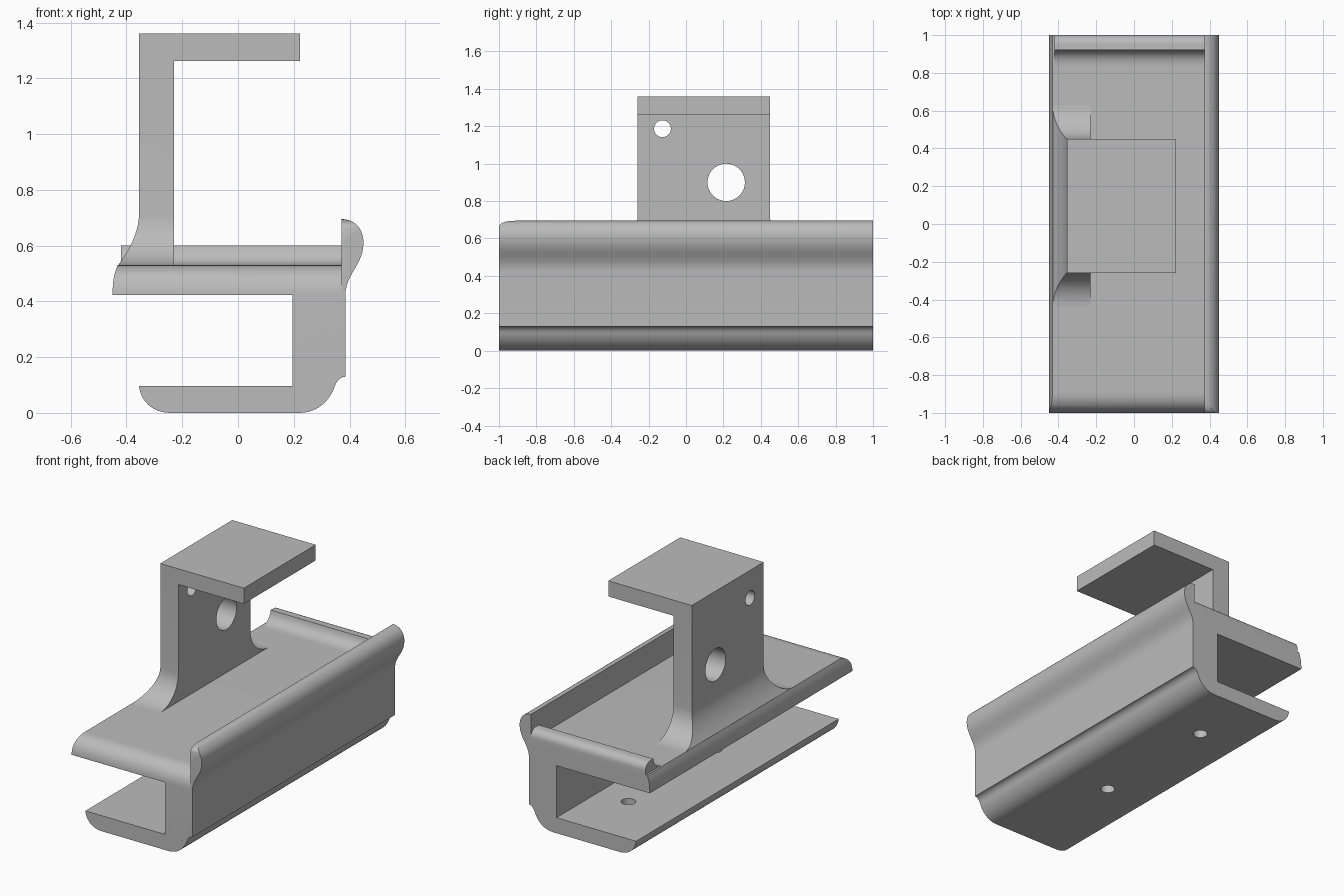
import bpy, bmesh, math
from mathutils import Vector

old = bpy.data.objects.get("Cube")
if old:
    bpy.data.objects.remove(old, do_unlink=True)

grey = bpy.data.materials.new("plain grey")
grey.use_nodes = True
GREY = (0.5, 0.5, 0.5, 1)
grey.diffuse_color = GREY
grey.node_tree.nodes["Principled BSDF"].inputs["Base Color"].default_value = GREY


def bezier(a, b, c, d, n=12):
    """Points on a cubic curve from a to d."""
    a, b, c, d = map(Vector, (a, b, c, d))
    pts = []
    for i in range(n + 1):
        t = i / n
        s = 1 - t
        pts.append(tuple(a * s**3 + b * 3 * s * s * t + c * 3 * s * t * t + d * t**3))
    return pts


def loft(name, rings):
    """Skin a stack of equal-length rings and cap both ends."""
    bm = bmesh.new()
    loops = [[bm.verts.new(p) for p in ring] for ring in rings]
    n = len(loops[0])
    for lo, hi in zip(loops, loops[1:]):
        for i in range(n):
            j = (i + 1) % n
            bm.faces.new((lo[i], lo[j], hi[j], hi[i]))
    bm.faces.new(loops[0][::-1])
    bm.faces.new(loops[-1])
    bmesh.ops.recalc_face_normals(bm, faces=bm.faces)
    mesh = bpy.data.meshes.new(name)
    bm.to_mesh(mesh)
    bm.free()
    mesh.materials.append(grey)
    ob = bpy.data.objects.new(name, mesh)
    bpy.context.collection.objects.link(ob)
    return ob


def along_y(name, profile, y0, y1):
    return loft(name, [[(x, y, z) for x, z in profile] for y in (y0, y1)])


def along_x(name, profile, x0, x1):
    return loft(name, [[(x, y, z) for y, z in profile] for x in (x0, x1)])


def circle(u, v, r, n=40):
    return [(u + r * math.cos(math.tau * i / n), v + r * math.sin(math.tau * i / n)) for i in range(n)]


def combine(target, other, operation="DIFFERENCE"):
    """Apply a boolean and discard the helper."""
    mod = target.modifiers.new("cut", "BOOLEAN")
    mod.operation, mod.object, mod.solver = operation, other, "EXACT"
    other.hide_render = True
    bpy.context.view_layer.objects.active = target
    bpy.ops.object.modifier_apply(modifier=mod.name)
    bpy.data.objects.remove(other, do_unlink=True)


# Channel body: lower lip, side wall, rolled rail and deck in one section
section = bezier((-0.355, 0.097), (-0.35, 0.045), (-0.31, 0), (-0.24, 0))
section += bezier((0.22, 0), (0.29, 0), (0.33, 0.05), (0.345, 0.09))
section += bezier((0.345, 0.09), (0.352, 0.113), (0.365, 0.128), (0.385, 0.13), 8)[1:]
section += bezier((0.385, 0.42), (0.385, 0.5), (0.45, 0.53), (0.45, 0.61))
section += bezier((0.45, 0.61), (0.45, 0.66), (0.42, 0.695), (0.372, 0.695))[1:]
section += [(0.372, 0.53)]
section += bezier((-0.432, 0.53), (-0.443, 0.5), (-0.45, 0.48), (-0.45, 0.422), 8)
section += [(0.195, 0.422), (0.195, 0.097)]
body = along_y("channel_body", section, -1, 1)

# Rounded front edge of the deck
nose = bezier((-1, 0.422), (-1, 0.485), (-0.96, 0.53), (-0.89, 0.53))
combine(body, along_x("nose_cutter", nose + [(-0.89, 0.6), (-1.1, 0.6), (-1.1, 0.422)], -0.6, 0.372))

# Rounded front end of the rail
tip = bezier((-1, 0.665), (-0.995, 0.685), (-0.96, 0.695), (-0.91, 0.695), 8)
combine(body, along_x("tip_cutter", tip + [(-0.91, 0.8), (-1.1, 0.8), (-1.1, 0.665)], 0.3, 0.6))

# Two screw holes through the lower lip
for y in (-0.26, 0.59):
    ring = circle(-0.015, y, 0.042)
    combine(body, loft("screw_cutter", [[(u, v, z) for u, v in ring] for z in (-0.1, 0.2)]))

# Back ridge with a hollow front slope
ridge_profile = [(0.83, 0.51)] + bezier((0.83, 0.53), (0.88, 0.53), (0.915, 0.55), (0.922, 0.6))
ridge_profile += bezier((0.95, 0.6), (0.98, 0.6), (1, 0.58), (1, 0.55), 8) + [(1, 0.51)]
ridge = along_x("back_ridge", ridge_profile, -0.42, 0.375)

# Upright bracket: stacked rectangles that flare into the deck
FRONT, BACK, INNER, OUTER = -0.26, 0.45, -0.23, -0.355
FLARE, FOOT, TOP = 0.18, 0.53, 1.36


def rectangle(z, side, out):
    return [(OUTER - out, FRONT - side, z), (INNER, FRONT - side, z),
            (INNER, BACK + side, z), (OUTER - out, BACK + side, z)]


rings = [rectangle(FOOT - 0.02, FLARE, 0.075)]
steps = 14
for i in range(steps + 1):
    a = math.pi / 2 * (1 - i / steps)
    rings.append(rectangle(FOOT + FLARE * (1 - math.sin(a)), FLARE * (1 - math.cos(a)),
                           0.075 * math.sin(a) ** 1.8))
rings.append(rectangle(TOP, 0, 0))
bracket = loft("upright_bracket", rings)

# Top plate of the bracket
plate = along_y("top_plate", [(-0.3, 1.262), (0.222, 1.262), (0.222, TOP), (-0.3, TOP)], FRONT, BACK)
combine(bracket, plate, "UNION")

# Small and large holes through the upright
for y, z, r in ((-0.126, 1.187, 0.045), (0.215, 0.9, 0.1)):
    combine(bracket, along_x("hole_cutter", circle(y, z, r), -0.6, -0.1))

# Smooth curves, keep hard edges
bpy.ops.object.select_all(action="DESELECT")
for ob in (body, ridge, bracket):
    ob.select_set(True)
bpy.context.view_layer.objects.active = body
bpy.ops.object.shade_smooth_by_angle(angle=math.radians(30))
